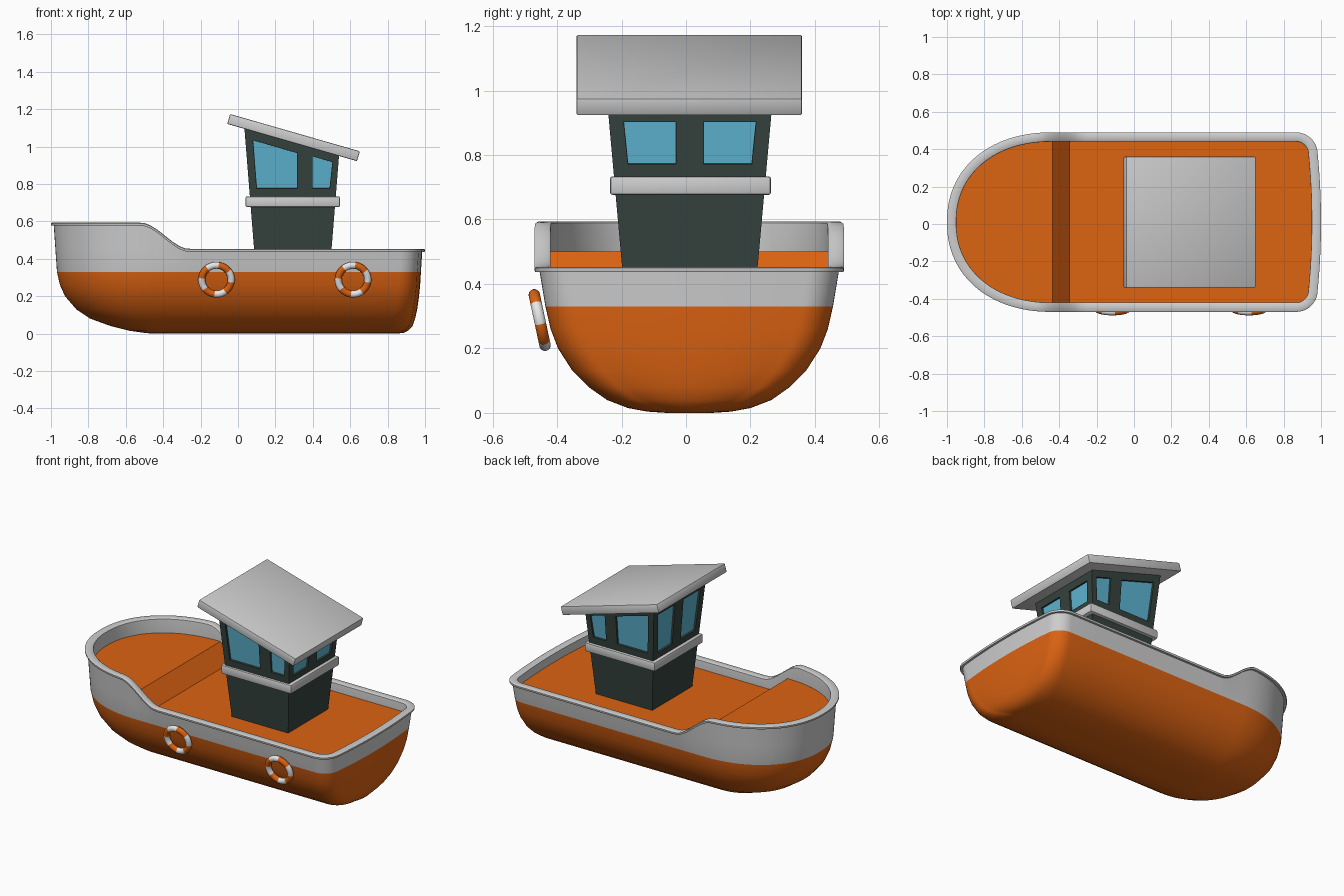
import bpy, bmesh, math
from mathutils import Vector, Matrix

if "Cube" in bpy.data.objects:
    bpy.data.objects.remove(bpy.data.objects["Cube"])

CY = 0.01  # hull centreline in y (rings on one side shift the bounds)


def material(name, rgb):
    m = bpy.data.materials.new(name)
    m.diffuse_color = (*rgb, 1)
    m.use_nodes = True
    m.node_tree.nodes["Principled BSDF"].inputs["Base Color"].default_value = m.diffuse_color
    return m


ORANGE = material("orange_paint", (0.72, 0.125, 0.006))
GREY = material("light_grey_paint", (0.62, 0.62, 0.62))
DARK = material("dark_green_paint", (0.036, 0.055, 0.047))
BLUE = material("blue_glass", (0.11, 0.46, 0.64))
WHITE = material("white_band", (0.8, 0.8, 0.8))


def add_object(name, bm, mats, smooth=None):
    bmesh.ops.recalc_face_normals(bm, faces=bm.faces[:])
    me = bpy.data.meshes.new(name)
    bm.to_mesh(me)
    bm.free()
    ob = bpy.data.objects.new(name, me)
    bpy.context.collection.objects.link(ob)
    for m in mats:
        me.materials.append(m)
    if smooth:
        bpy.ops.object.select_all(action='DESELECT')
        ob.select_set(True)
        bpy.context.view_layer.objects.active = ob
        bpy.ops.object.shade_smooth_by_angle(angle=math.radians(smooth))
    return ob


# ---- hull: lofted half outlines, mirrored ----
def sheer(x):
    t = min(1, max(0, (x + 0.52) / 0.26))
    return 0.593 - 0.14 * t * t * (3 - 2 * t)


def deck_z(x):
    t = min(1, max(0, (x + 0.435) / 0.09))
    return 0.5 - 0.105 * t


def half_outline(w, xb, xs, r):
    c, bulge, pts = -0.435, 0.018, []
    for i in range(32):                                   # round bow
        a = math.pi / 2 * i / 32
        pts.append((c - (c - xb) * math.cos(a) ** 0.92, w * math.sin(a) ** 0.92))
    pts += [(x, w) for x in (c, -0.41, -0.38, -0.345, -0.315, -0.285, -0.25)]
    end = xs - bulge - r
    pts += [(-0.25 + (end + 0.25) * i / 6, w) for i in range(1, 6)]
    for i in range(11):                                   # stern corner
        a = math.pi / 2 * (1 - i / 10)
        pts.append((end + r * math.cos(a), w - r + r * math.sin(a)))
    for i in range(1, 9):                                 # bowed transom
        k = 1 - i / 8
        pts.append((xs - bulge * k * k, (w - r) * k))
    return pts


lower = [(0, .07, -.46, .85), (.004, .13, -.50, .885), (.015, .19, -.58, .91),
         (.04, .255, -.68, .933), (.08, .312, -.79, .947), (.13, .362, -.865, .958),
         (.2, .407, -.925, .968), (.26, .43, -.952, .974), (.33, .446, -.968, .978)]
rows = [(w, xb, xs, min(.1, w * .55), lambda x, z=z: z) for z, w, xb, xs in lower]
ORANGE_ROWS = len(rows) - 1
for k in (0.5, 1.0):                                      # grey bulwark
    rows.append((.446 + .018 * k, -.968 - .017 * k, .978 + .007 * k, .1,
                 lambda x, k=k: .33 + (sheer(x) - .016 - .33) * k))
for d, dz in ((.002, -.016), (0, -.012), (0, -.004), (.006, 0), (.043, 0),
              (.049, -.004), (.05, -.012)):               # rim, then inside
    rows.append((.48 - d, -1 + d, 1 - d, .115 - d,
                 lambda x, dz=dz: sheer(x) + dz))
rows.append((.43, -.95, .95, .065, deck_z))

bm = bmesh.new()
loops = []
for w, xb, xs, r, zf in rows:
    half = half_outline(w, xb, xs, r)
    full = half + [(x, -y) for x, y in half[-2:0:-1]]
    loops.append([bm.verts.new((x, CY + y, zf(x))) for x, y in full])
n, h = len(loops[0]), len(half)
for j in range(len(loops) - 1):
    A, B = loops[j], loops[j + 1]
    for i in range(n):
        f = bm.faces.new((A[i], A[(i + 1) % n], B[(i + 1) % n], B[i]))
        f.material_index = 0 if j < ORANGE_ROWS else 1
for L in (loops[0], loops[-1]):                           # keel and deck
    for i in range(h - 1):
        q = [L[i], L[i + 1], L[(n - i - 1) % n], L[(n - i) % n]]
        bm.faces.new(list(dict.fromkeys(q)))
add_object("hull", bm, [ORANGE, GREY], 35)

# ---- cabin ----
CX, CCY = 0.293, 0.012


def hx(z):
    return 0.207 + 0.08 * (z - 0.45)


def hy(z):
    return 0.21 + 0.09 * (z - 0.45)


def roof_z(x):
    return 1.024 - 0.287 * (x - CX)


bm = bmesh.new()
bmesh.ops.create_cube(bm, size=2)
for v in bm.verts:
    sx, sy = v.co.x, v.co.y
    z = 0.38 if v.co.z < 0 else roof_z(CX + sx * 0.255)
    v.co = (CX + sx * hx(z), CCY + sy * hy(z), z)
cabin = add_object("cabin", bm, [DARK])


def rounded_box(name, size, loc, mat, bevel, rot=0):
    bm = bmesh.new()
    bmesh.ops.create_cube(bm, size=1)
    bmesh.ops.scale(bm, vec=size, verts=bm.verts)
    bmesh.ops.bevel(bm, geom=bm.edges[:], offset=bevel, segments=2,
                    profile=0.5, affect='EDGES')
    bmesh.ops.transform(bm, verts=bm.verts,
                        matrix=Matrix.Translation(loc) @ Matrix.Rotation(rot, 4, 'Y'))
    return add_object(name, bm, [mat], 40)


rounded_box("cabin_belt", (.505, .50, .058), (CX, .014, .705), GREY, .009)
rounded_box("roof", (.722, .70, .055), (.297, .01, 1.048), GREY, .006,
            math.atan(0.287))

# ---- windows: recess cutters plus panes ----
side_windows = [[(.10, .777), (.318, .777), (.318, .965), (.08, 1.034)],
                [(.398, .777), (.49, .777), (.505, .917), (.398, .948)]]


def end_windows(top):
    return [[(s * .043, .772), (s * .192, .772), (s * (.205 + .09 * (top - .9)), top),
             (s * .043, top)] for s in (-1, 1)]


windows = []
for s in (-1, 1):
    nrm = Vector((0, s, -.09)).normalized()
    for w in side_windows:
        windows.append(([Vector((x, CCY + s * hy(z), z)) for x, z in w], nrm))
    nrm = Vector((s, 0, -.08)).normalized()
    for w in end_windows(.903 if s > 0 else 1.035):
        windows.append(([Vector((CX + s * hx(z), CCY + y, z)) for y, z in w], nrm))

cut, panes = bmesh.new(), bmesh.new()
for pts, nrm in windows:
    mid = sum(pts, Vector()) / 4
    outer = [cut.verts.new(p + nrm * .02) for p in pts]
    inner = [cut.verts.new(p - nrm * .014) for p in pts]
    cut.faces.new(outer)
    cut.faces.new(inner[::-1])
    for i in range(4):
        cut.faces.new((outer[i], inner[i], inner[(i + 1) % 4], outer[(i + 1) % 4]))
    # thin pane resting on the recess floor
    a = [panes.verts.new(mid + (p - mid) * .985 - nrm * .011) for p in pts]
    b = [panes.verts.new(mid + (p - mid) * .985 - nrm * .016) for p in pts]
    panes.faces.new(a)
    panes.faces.new(b[::-1])
    for i in range(4):
        panes.faces.new((a[i], b[i], b[(i + 1) % 4], a[(i + 1) % 4]))
cutter = add_object("window_cutter", cut, [DARK])
cutter.hide_render = True
cutter.hide_set(True)
add_object("window_panes", panes, [BLUE])
mod = cabin.modifiers.new("window_recesses", 'BOOLEAN')
mod.operation = 'DIFFERENCE'
mod.solver = 'EXACT'
mod.object = cutter


# ---- life rings with eight alternating bands ----
def life_ring(name, x):
    bm, U, V = bmesh.new(), 48, 14
    tilt = Matrix.Translation((x, -.454, .288)) @ Matrix.Rotation(math.radians(12), 4, 'X')
    grid = []
    for i in range(U):
        a = math.radians(8) + 2 * math.pi * i / U         # clockwise from top
        ring = []
        for j in range(V):
            b = 2 * math.pi * j / V
            r = .079 + .019 * math.cos(b)
            ring.append(bm.verts.new(tilt @ Vector((r * math.sin(a), .018 * math.sin(b),
                                                    r * math.cos(a)))))
        grid.append(ring)
    for i in range(U):
        A, B = grid[i], grid[(i + 1) % U]
        for j in range(V):
            k = (j + 1) % V
            f = bm.faces.new((A[j], A[k], B[k], B[j]))
            f.material_index = (i * 8 // U) % 2
    add_object(name, bm, [ORANGE, WHITE], 60)


life_ring("life_ring_forward", -.115)
life_ring("life_ring_aft", .615)
